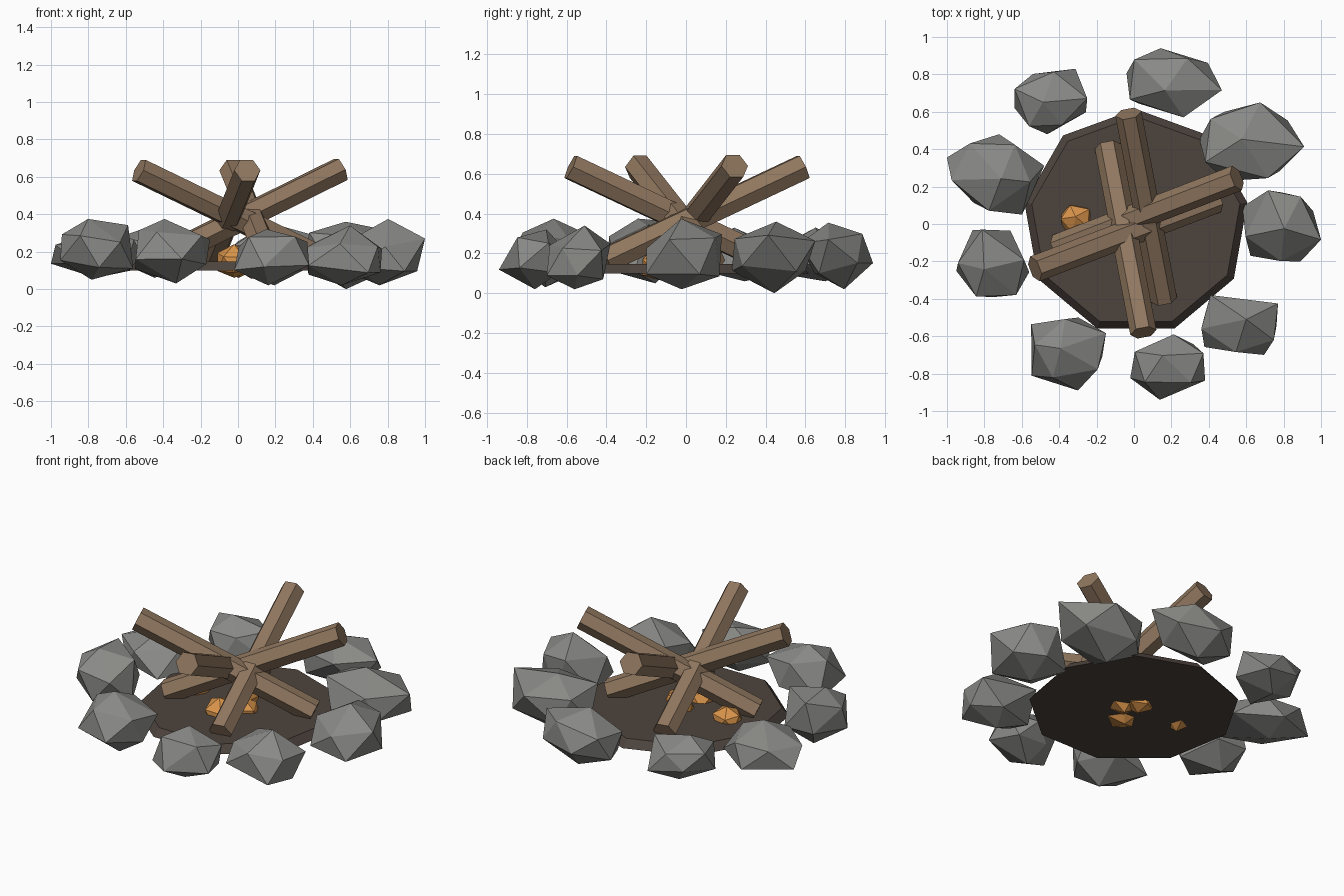
import bpy
import bmesh
import math
import random
from mathutils import Matrix, Vector

random.seed(4)
if "Cube" in bpy.data.objects:
    bpy.data.objects.remove(bpy.data.objects["Cube"])


def material(name, rgb):
    mat = bpy.data.materials.new(name)
    mat.use_nodes = True
    color = (*rgb, 1)
    mat.diffuse_color = color
    mat.node_tree.nodes["Principled BSDF"].inputs["Base Color"].default_value = color
    return mat


stone_grey = material("stone grey", (0.25, 0.25, 0.24))
wood_brown = material("wood brown", (0.28, 0.185, 0.115))
ash_brown = material("ash brown", (0.075, 0.057, 0.048))
ember_orange = material("ember orange", (0.70, 0.30, 0.07))


def add_object(name, bm, mat):
    mesh = bpy.data.meshes.new(name)
    bmesh.ops.recalc_face_normals(bm, faces=bm.faces)
    bm.to_mesh(mesh)
    bm.free()
    mesh.materials.append(mat)
    obj = bpy.data.objects.new(name, mesh)
    bpy.context.collection.objects.link(obj)
    return obj


def add_log(name, low, high, radius=0.071):
    """Six-sided log with flat upper and lower sides."""
    low, high = Vector(low), Vector(high)
    axis = (high - low).normalized()
    side = axis.cross(Vector((0, 0, 1))).normalized()
    up = side.cross(axis)
    frame = Matrix((side, up, axis)).transposed().to_4x4()
    bm = bmesh.new()
    bmesh.ops.create_cone(bm, cap_ends=True, segments=6, radius1=radius,
                          radius2=radius, depth=(high - low).length)
    # A corner must lie along the sideways axis
    corner = max(bm.verts, key=lambda v: v.co.x).co
    bm.transform(Matrix.Rotation(-math.atan2(corner.y, corner.x), 4, "Z"))
    bm.transform(Matrix.Translation((low + high) / 2) @ frame)
    return add_object(name, bm, wood_brown)


def add_lump(name, box_min, box_max, mat, jitter):
    """Irregular twenty-sided lump fitted into a box."""
    bm = bmesh.new()
    bmesh.ops.create_icosphere(bm, subdivisions=1, radius=1)
    bm.transform(Matrix.Rotation(random.uniform(-0.25, 0.25), 4, "X")
                 @ Matrix.Rotation(random.uniform(0, math.tau), 4, "Z"))
    for v in bm.verts:
        v.co += Vector([random.uniform(-jitter, jitter) for _ in range(3)])
    for i in range(3):
        lo = min(v.co[i] for v in bm.verts)
        hi = max(v.co[i] for v in bm.verts)
        for v in bm.verts:
            t = (v.co[i] - lo) / (hi - lo)
            v.co[i] = box_min[i] + t * (box_max[i] - box_min[i])
    return add_object(name, bm, mat)


# Nine-sided ash bed, narrower at the top
bed = bmesh.new()
SIDES = 9
rings = []
for radius, z in ((0.605, 0.10), (0.565, 0.147)):
    ring = []
    for k in range(SIDES):
        a = math.pi / 2 + math.tau * k / SIDES
        ring.append(bed.verts.new((0.01 + radius * math.cos(a),
                                   0.01 + radius * math.sin(a), z)))
    rings.append(ring)
    bed.faces.new(ring)
for k in range(SIDES):
    n = (k + 1) % SIDES
    bed.faces.new((rings[0][k], rings[0][n], rings[1][n], rings[1][k]))
add_object("ash_bed", bed, ash_brown)

# Crossed leaning logs
add_log("log_back", (0.16, -0.405, 0.165), (-0.03, 0.59, 0.635))
add_log("log_front", (-0.14, 0.415, 0.165), (0.05, -0.58, 0.635))
add_log("log_left", (-0.41, -0.125, 0.165), (0.55, 0.245, 0.64))
add_log("log_right", (0.44, 0.13, 0.165), (-0.53, -0.24, 0.635))

# Embers poking through the ash bed
for i, (x, y, z, r) in enumerate(((-0.31, 0.02, 0.15, 0.08), (-0.02, -0.13, 0.15, 0.09),
                                  (0.07, -0.03, 0.14, 0.085), (0.0, 0.05, 0.14, 0.08))):
    add_lump(f"ember_{i + 1}", (x - r, y - r, z - r), (x + r, y + r, z + r),
             ember_orange, 0.08)

# Ring of stones: x range, y range, z range
stones = (
    (-0.64, -0.25, 0.48, 0.83, 0.06, 0.33),
    (-0.04, 0.47, 0.57, 0.94, 0.02, 0.355),
    (0.35, 0.91, 0.23, 0.65, 0.0, 0.36),
    (0.58, 1.0, -0.20, 0.18, 0.02, 0.375),
    (0.36, 0.77, -0.70, -0.38, 0.02, 0.34),
    (-0.02, 0.38, -0.94, -0.59, 0.02, 0.32),
    (-0.55, -0.15, -0.89, -0.50, 0.03, 0.375),
    (-0.95, -0.56, -0.39, -0.03, 0.05, 0.375),
    (-1.0, -0.48, 0.05, 0.48, 0.06, 0.33),
)
for i, (x0, x1, y0, y1, z0, z1) in enumerate(stones):
    add_lump(f"stone_{i + 1}", (x0, y0, z0), (x1, y1, z1), stone_grey, 0.16)
